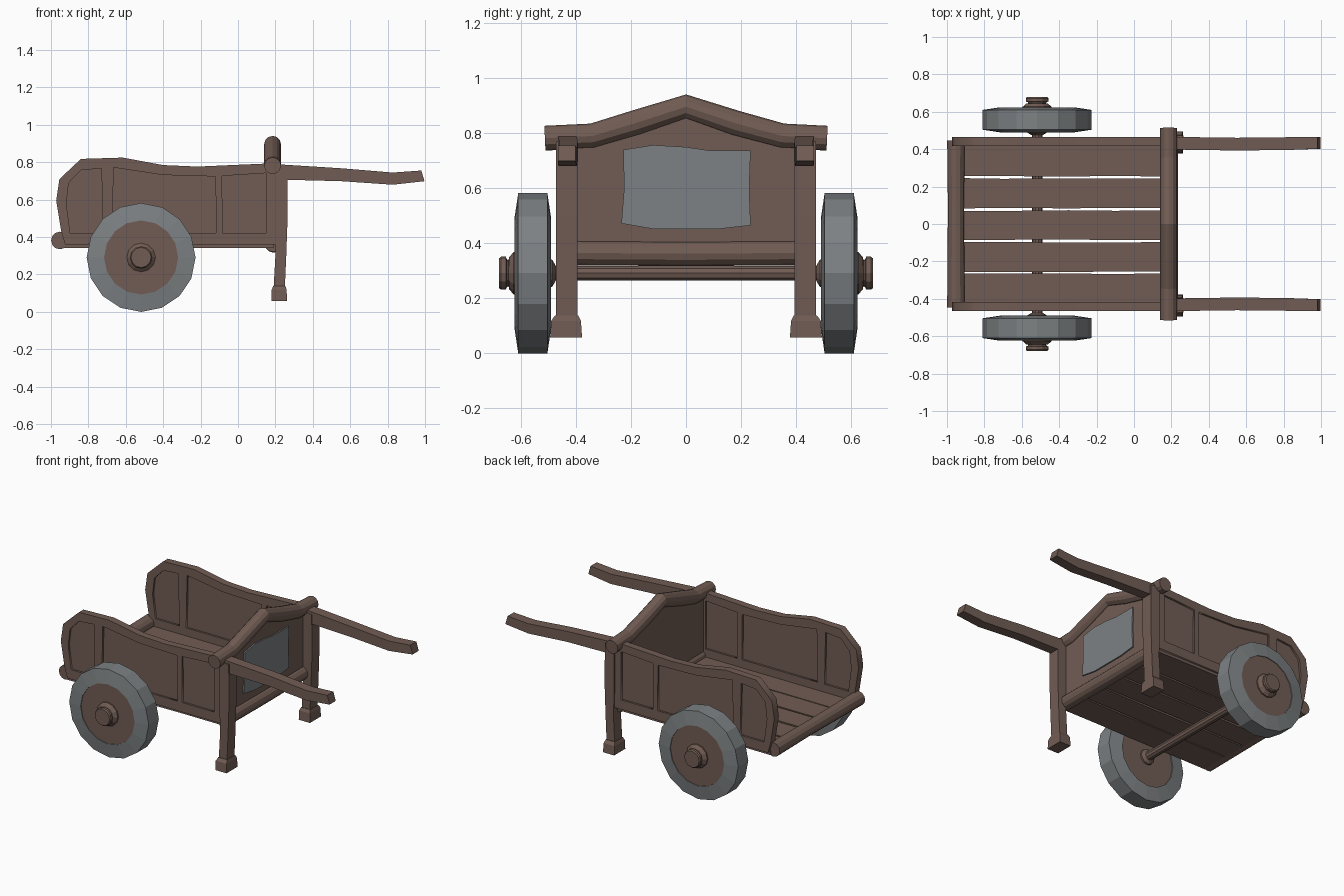
import bpy, bmesh, math, random
from mathutils import Vector, Matrix

if "Cube" in bpy.data.objects:
    bpy.data.objects.remove(bpy.data.objects["Cube"])

random.seed(4)


def material(name, rgb):
    m = bpy.data.materials.new(name)
    m.diffuse_color = (*rgb, 1)
    m.use_nodes = True
    m.node_tree.nodes["Principled BSDF"].inputs["Base Color"].default_value = m.diffuse_color
    return m


WOOD = material("brown wood", (0.165, 0.108, 0.088))
METAL = material("grey metal", (0.205, 0.22, 0.228))


def add(name, bm, mat):
    bmesh.ops.recalc_face_normals(bm, faces=bm.faces)
    me = bpy.data.meshes.new(name)
    bm.to_mesh(me)
    bm.free()
    me.materials.append(mat)
    ob = bpy.data.objects.new(name, me)
    bpy.context.collection.objects.link(ob)
    return ob


def loft(name, rings, mat=WOOD, cap=True):
    """Skin a list of equal-sized point rings."""
    bm = bmesh.new()
    vs = [[bm.verts.new(p) for p in r] for r in rings]
    n = len(vs[0])
    for a, b in zip(vs, vs[1:]):
        for i in range(n):
            j = (i + 1) % n
            bm.faces.new((a[i], a[j], b[j], b[i]))
    if cap:
        bm.faces.new(vs[0])
        bm.faces.new(vs[-1])
    return add(name, bm, mat)


def circle_y(x, y, z, r, n):
    return [Vector((x + r * math.cos(2 * math.pi * i / n), y,
                    z + r * math.sin(2 * math.pi * i / n))) for i in range(n)]


def rect_z(x0, x1, y0, y1, z):
    return [(x0, y0, z), (x1, y0, z), (x1, y1, z), (x0, y1, z)]


def rect_x(x, y0, y1, z0, z1):
    return [(x, y0, z0), (x, y1, z0), (x, y1, z1), (x, y0, z1)]


def plate_x(name, pts, x0, x1, mat=WOOD):
    """Extrude a (y, z) outline along x."""
    return loft(name, [[(x, y, z) for y, z in pts] for x in (x0, x1)], mat)


def plate_y(name, outlines, y, half):
    """Extrude an (x, z) outline, with optional holes, along y."""
    cu = bpy.data.curves.new(name, 'CURVE')
    cu.dimensions = '2D'
    cu.fill_mode = 'BOTH'
    cu.extrude = half
    for o in outlines:
        sp = cu.splines.new('POLY')
        sp.points.add(len(o) - 1)
        for p, (a, b) in zip(sp.points, o):
            p.co = (a, b, 0, 1)
        sp.use_cyclic_u = True
    tmp = bpy.data.objects.new(name + " curve", cu)
    bpy.context.collection.objects.link(tmp)
    dg = bpy.context.evaluated_depsgraph_get()
    me = bpy.data.meshes.new_from_object(tmp.evaluated_get(dg))
    bm = bmesh.new()
    bm.from_mesh(me)
    bpy.data.objects.remove(tmp)
    bmesh.ops.remove_doubles(bm, verts=bm.verts, dist=1e-4)
    bmesh.ops.transform(bm, verts=bm.verts, matrix=Matrix.Translation((0, y, 0))
                        @ Matrix.Rotation(math.pi / 2, 4, 'X'))
    return add(name, bm, WOOD)


# Side wall outline and its recessed panel openings
WALL = [(-0.925, 0.36), (-0.945, 0.43), (-0.972, 0.595), (-0.955, 0.71), (-0.84, 0.818),
        (-0.617, 0.825), (-0.4, 0.785), (-0.217, 0.777), (0.147, 0.793), (0.2, 0.785), (0.2, 0.36)]
HOLES = [[(-0.897, 0.423), (-0.918, 0.58), (-0.905, 0.69), (-0.84, 0.758), (-0.73, 0.767), (-0.722, 0.423)],
         [(-0.672, 0.423), (-0.665, 0.772), (-0.4, 0.732), (-0.12, 0.724), (-0.117, 0.423)],
         [(-0.083, 0.423), (-0.085, 0.727), (0.15, 0.742), (0.15, 0.423)]]
CORE = [(-0.91, 0.39), (-0.94, 0.595), (-0.92, 0.7), (-0.84, 0.79),
        (-0.617, 0.79), (-0.4, 0.755), (0.17, 0.76), (0.17, 0.39)]

WX, WY, WZ = -0.518, 0.557, 0.291

for s, side in ((-1, "right"), (1, "left")):
    # Framed side wall
    plate_y(side + " wall frame", [WALL] + HOLES, s * 0.441, 0.024)
    plate_y(side + " wall panel", [CORE], s * 0.441, 0.011)

    # Leg and foot
    y0, y1 = s * 0.395, s * 0.473
    loft(side + " leg", [rect_z(0.195, 0.263, y0, y1, 0.77), rect_z(0.195, 0.265, y0, y1, 0.5),
                         rect_z(0.2, 0.258, y0, y1, 0.3), rect_z(0.19, 0.25, y0, y1, 0.12)])
    loft(side + " foot", [rect_z(0.18, 0.262, s * 0.378, s * 0.494, 0.058),
                          rect_z(0.18, 0.26, s * 0.382, s * 0.49, 0.118),
                          rect_z(0.188, 0.254, s * 0.392, s * 0.476, 0.138)])

    # Handle
    loft(side + " handle", [rect_x(x, s * (y - 0.034), s * (y + 0.034), a, b) for x, y, a, b in (
        (0.2, 0.432, 0.708, 0.79), (0.55, 0.427, 0.699, 0.768),
        (0.828, 0.43, 0.68, 0.745))] + [
        [(0.997, s * 0.402, 0.699), (0.997, s * 0.466, 0.699),
         (0.98, s * 0.466, 0.756), (0.98, s * 0.402, 0.756)]])

    # Wheel: tyre, disc and hub
    loft(side + " tyre", [circle_y(WX, s * (WY + d), WZ, r, 16) for r, d in (
        (0.198, -0.05), (0.198, -0.067), (0.291, -0.053), (0.291, 0.053),
        (0.198, 0.067), (0.198, 0.05))], METAL, cap=False)
    loft(side + " wheel disc", [circle_y(WX, s * (WY + d), WZ, 0.199, 16) for d in (-0.06, 0.062)])
    loft(side + " hub", [circle_y(WX, s * y, WZ, r, 12) for r, y in (
        (0.077, 0.6), (0.077, 0.627), (0.058, 0.643), (0.048, 0.645),
        (0.05, 0.651), (0.06, 0.655), (0.06, 0.672), (0.054, 0.68))])
    loft(side + " inner hub", [circle_y(WX, s * y, WZ, r, 12) for r, y in (
        (0.052, 0.51), (0.05, 0.487), (0.03, 0.475))])

# Axle
loft("axle", [circle_y(WX, y, WZ, 0.028, 10) for y in (-0.56, 0, 0.56)])

# Rear and front floor beams
loft("rear beam", [circle_y(-0.952, y, 0.382, r, 12) for y, r in (
    (-0.447, 0.047), (-0.2, 0.045), (0.1, 0.043), (0.447, 0.047))])
loft("front beam", [circle_y(0.19, y, z, 0.045, 12) for y, z in (
    (-0.43, 0.365), (0, 0.362), (0.43, 0.365))])

# Peaked top bar
BAR = [(-0.513, 0.782), (-0.34, 0.79), (-0.18, 0.838), (0, 0.896),
       (0.18, 0.836), (0.35, 0.79), (0.513, 0.782)]
rings = []
for i, (y, z) in enumerate(BAR):
    a, b = BAR[max(i - 1, 0)], BAR[min(i + 1, 6)]
    slope = (b[1] - a[1]) / (b[0] - a[0])
    rings.append([p + Vector((0, -slope * (p.z - z), 0)) for p in circle_y(0.185, y, z, 0.045, 12)])
loft("top bar", rings)

# Headboard with its metal plate
plate_x("headboard", [(-0.43, 0.36), (0.43, 0.36), (0.43, 0.775), (0.35, 0.78), (0.18, 0.815),
                      (0.0, 0.855), (-0.18, 0.815), (-0.35, 0.78), (-0.43, 0.775)], 0.165, 0.2)
plate_x("headboard plate", [(-0.235, 0.472), (-0.12, 0.452), (0.12, 0.452), (0.235, 0.465), (0.23, 0.6),
                            (0.235, 0.738), (0.08, 0.738), (0, 0.75), (-0.12, 0.757), (-0.228, 0.74),
                            (-0.225, 0.6)], 0.2, 0.209, METAL)

# Floor planks with slightly uneven edges
EDGES = [(-0.452, -0.264), (-0.257, -0.096), (-0.087, 0.073), (0.082, 0.245), (0.254, 0.452)]
for i, (a, b) in enumerate(EDGES):
    loft("floor plank %d" % (i + 1), [rect_x(
        x, a + random.uniform(-0.001, 0.004), b - random.uniform(-0.001, 0.004), 0.342, 0.37)
        for x in (-0.935, -0.7, -0.35, -0.1, 0.19)])
